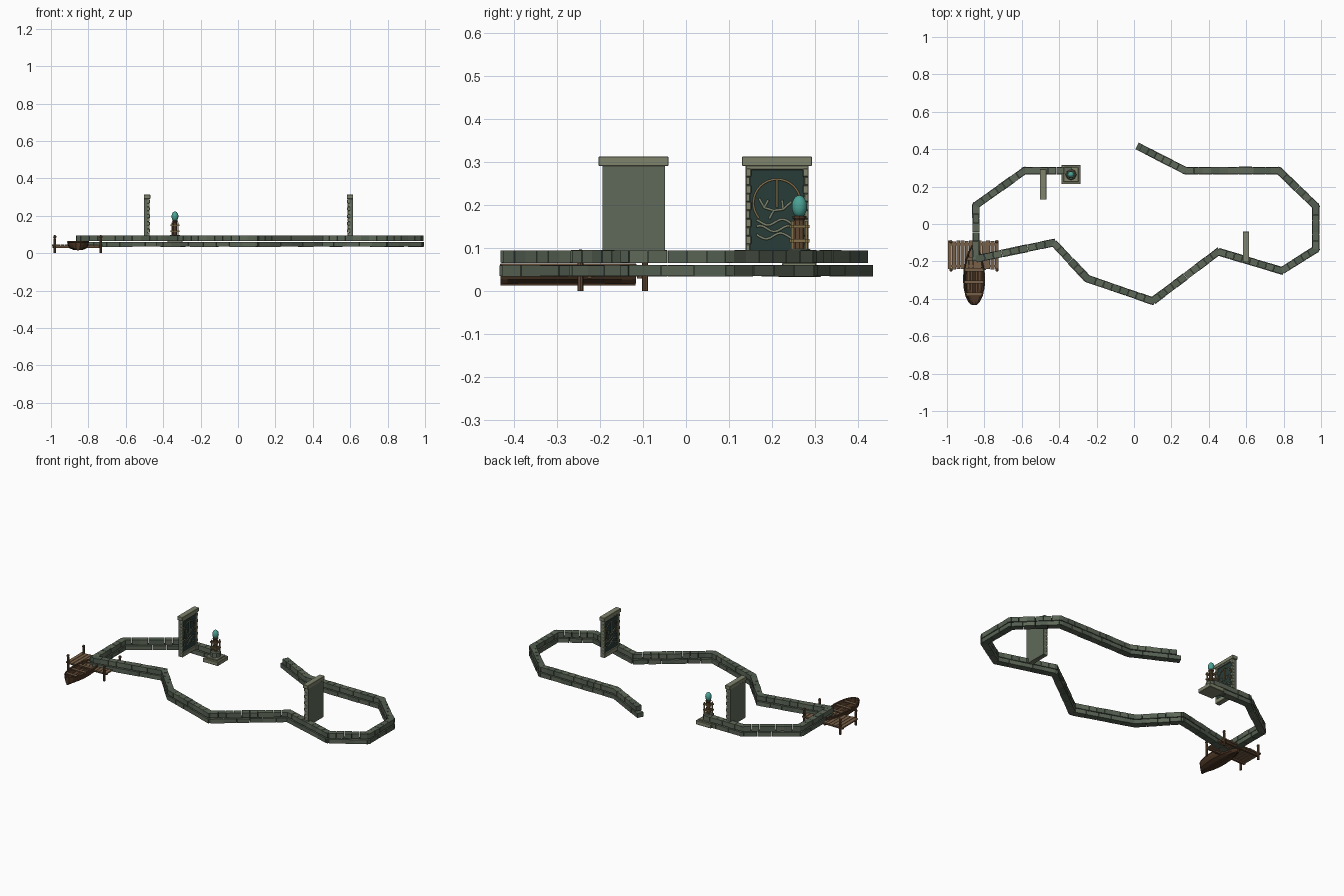
import bpy, bmesh, math, random
from mathutils import Vector, Matrix

if "Cube" in bpy.data.objects:
    bpy.data.objects.remove(bpy.data.objects["Cube"])
random.seed(4)

def mat(name, c):
    m = bpy.data.materials.new(name)
    m.diffuse_color = (*c, 1)
    m.use_nodes = True
    m.node_tree.nodes["Principled BSDF"].inputs["Base Color"].default_value = m.diffuse_color
    return m

STONE = [mat("stone_a", (.10, .125, .09)), mat("stone_b", (.085, .11, .08)), mat("stone_c", (.115, .14, .10))]
PALE = mat("pale_stone", (.21, .23, .15))
DARK = mat("dark_slate", (.022, .045, .04))
BRONZE = mat("bronze", (.23, .16, .07))
WOOD = mat("wood", (.12, .065, .033))
DECK = mat("deck_wood", (.19, .12, .065))
HULL = mat("hull_wood", (.07, .036, .018))
TEAL = mat("teal_glow", (.07, .36, .30))

def finish(bm, name, mats, smooth=False):
    bmesh.ops.recalc_face_normals(bm, faces=bm.faces)
    me = bpy.data.meshes.new(name)
    bm.to_mesh(me)
    bm.free()
    for m in (mats if isinstance(mats, list) else [mats]):
        me.materials.append(m)
    if smooth:
        me.polygons.foreach_set("use_smooth", [True] * len(me.polygons))
    ob = bpy.data.objects.new(name, me)
    bpy.context.collection.objects.link(ob)
    return ob

def add_box(bm, c, s, ang=0, mi=0):
    M = Matrix.Translation(c) @ Matrix.Rotation(ang, 4, 'Z') @ Matrix.Diagonal((*s, 1))
    vs = bmesh.ops.create_cube(bm, size=1, matrix=M)['verts']
    for f in {f for v in vs for f in v.link_faces}:
        f.material_index = mi

def boxes(name, items, m, M=Matrix(), bevel=0):
    bm = bmesh.new()
    for c, s in items:
        add_box(bm, c, s)
    bm.transform(M)
    ob = finish(bm, name, m)
    if bevel:
        b = ob.modifiers.new("edge", 'BEVEL')
        b.width, b.segments = bevel, 1
    return ob

def lathe(name, prof, x, y, m, n=10, smooth=False):
    bm = bmesh.new()
    rings = [[bm.verts.new((x + r * math.cos(2 * math.pi * i / n), y + r * math.sin(2 * math.pi * i / n), z))
              for i in range(n)] for r, z in prof]
    for a, b in zip(rings, rings[1:]):
        for i in range(n):
            bm.faces.new((a[i], a[(i + 1) % n], b[(i + 1) % n], b[i]))
    bm.faces.new(rings[0][::-1])
    bm.faces.new(rings[-1])
    return finish(bm, name, m, smooth)

def tubes(name, lines, r, m, M=Matrix(), cyclic=False):
    cu = bpy.data.curves.new(name, 'CURVE')
    cu.dimensions, cu.bevel_depth, cu.bevel_resolution, cu.use_fill_caps = '3D', r, 1, True
    for pts in lines:
        sp = cu.splines.new('POLY')
        sp.points.add(len(pts) - 1)
        for p, co in zip(sp.points, pts):
            p.co = (*(M @ Vector(co)), 1)
        sp.use_cyclic_u = cyclic
    cu.materials.append(m)
    ob = bpy.data.objects.new(name, cu)
    bpy.context.collection.objects.link(ob)

# Winding stone wall: two stacked courses of blocks
path = [(.015, .418), (.275, .285), (.775, .285), (.972, .095), (.972, -.135), (.79, -.25), (.45, -.148),
        (.10, -.412), (-.25, -.292), (-.43, -.10), (-.845, -.187), (-.845, .10), (-.585, .285), (-.33, .285)]

def course(name, z0, z1, width, step, start=0):
    bm = bmesh.new()
    for k, (a, b) in enumerate(zip(path, path[1:])):
        a, b = Vector(a), Vector(b)
        d = (b - a).normalized()
        if k == 0:
            a += d * start
        n = max(1, round((b - a).length / step))
        w = (b - a).length / n
        for i in range(n):
            c = a + d * (w * (i + .5))
            add_box(bm, (c.x, c.y, (z0 + z1) / 2),
                    (w - .002, width + random.uniform(-.003, .002), z1 - z0 - random.uniform(0, .0015)),
                    math.atan2(d.y, d.x), random.randrange(3))
        # Corner stone at each bend
        if k:
            add_box(bm, (*path[k], (z0 + z1) / 2), (.022, width * .97, z1 - z0 - .002),
                    math.atan2(d.y, d.x) * .5 + math.atan2(*(Vector(path[k]) - Vector(path[k - 1])).yx) * .5
                    if abs(math.atan2(d.y, d.x) - math.atan2(*(Vector(path[k]) - Vector(path[k - 1])).yx)) < 3
                    else math.atan2(d.y, d.x), 1)
    finish(bm, name, STONE)

course("wall_lower_course", .034, .0605, .041, .075)
course("wall_upper_course", .065, .095, .036, .045, .022)

# Carved standing panels (local x is the face normal, local y the width)
def panel(tag, x, y, ang):
    M = Matrix.Translation((x, y, 0)) @ Matrix.Rotation(ang, 4, 'Z')
    boxes(tag + "_slab", [((-.006, 0, .185), (.018, .146, .24))], STONE[2], M)
    boxes(tag + "_inset", [((.004, 0, .19), (.006, .125, .215))], DARK, M)
    frame = [((.001, 0, .302), (.034, .163, .022)), ((.002, 0, .288), (.026, .146, .012)),
             ((.002, 0, .078), (.026, .146, .026))]
    for s in (-1, 1):
        for i in range(10):
            w = .013 if i % 2 else .010
            frame.append(((.004, s * (.073 - w / 2), .0995 + i * .0196), (.020 + .004 * (i % 2), w, .019)))
    boxes(tag + "_frame", frame, PALE, M, .0015)
    f = .009
    arc = [(f, .055 * math.cos(t), .205 + .055 * math.sin(t))
           for t in [math.radians(-40 + 260 * i / 24) for i in range(25)]]
    tubes(tag + "_ring", [arc, [(f, 0, .195), (f, 0, .258)]], .0025, BRONZE, M)
    waves = [[(f, -.048 + .008 * i, z + .007 * math.sin(i * .75 + p)) for i in range(13)]
             for z, p in ((.160, 2.2), (.145, .8), (.128, 2.6))]
    branch = [[(f, -.042, .216), (f, -.03, .194), (f, -.008, .187), (f, .014, .19), (f, .034, .208)],
              [(f, -.03, .194), (f, -.02, .212)], [(f, .014, .19), (f, .012, .212)],
              [(f, -.008, .187), (f, -.018, .168)]]
    tubes(tag + "_carved_relief", waves + branch, .003, PALE, M)

panel("west_panel", -.487, .212, 0)
panel("east_panel", .600, -.122, math.pi)

# Pedestal with lantern and glowing egg
px, py = -.337, .264
boxes("pedestal_base", [((px, py, .045), (.102, .102, .024)), ((px, py, .061), (.08, .08, .010))], PALE, bevel=.002)
lathe("pedestal_foot", [(.030, .065), (.030, .092), (.024, .098)], px, py, STONE[2], 8)
lathe("pedestal_post", [(.012, .09), (.012, .165), (.016, .17), (.016, .175)], px, py, WOOD, 8)
bars = []
for z in (.117, .15):
    for s in (-1, 1):
        bars += [((px, py + s * .016, z), (.05, .006, .007)), ((px + s * .016, py, z), (.006, .046, .007))]
for sx in (-1, 1):
    for sy in (-1, 1):
        bars.append(((px + sx * .016, py + sy * .016, .13), (.006, .006, .066)))
boxes("lantern_cage", bars, BRONZE)
lathe("glowing_egg", [(.018 * math.sin(t) + .0002, .197 - .026 * math.cos(t))
                      for t in [math.pi * i / 10 for i in range(11)]], px, py, TEAL, 14, True)

# Dock: planks, stringers and corner posts
planks = []
for i in range(12):
    planks.append(((-.985 + i * .0228, -.166 + random.uniform(-.003, .003), .042), (.0205, .152, .008)))
boxes("dock_planks", planks, DECK)
boxes("dock_beams", [((-.86, y, .034), (.262, .012, .010)) for y in (-.225, -.108)], WOOD)
for i, (x, y) in enumerate([(a, b) for a in (-.979, -.733) for b in (-.246, -.095)]):
    lathe("dock_post_%d" % (i + 1), [(.007, 0), (.007, .078), (.004, .08), (.009, .085), (.007, .094), (.002, .097)],
          x, y, WOOD, 8)

# Rowing boat: lofted hull thickened, rim, seats, keel
stations = [(-.430, .012), (-.415, .028), (-.385, .043), (-.34, .053), (-.29, .056),
            (-.24, .052), (-.19, .041), (-.15, .027), (-.118, .010)]
bx = -.855
bm = bmesh.new()
rows = []
for y, w in stations:
    half = [(w, .060), (w * .95, .044), (w * .8, .028), (w * .42, .019)]
    sec = [(-a, z) for a, z in half] + [(a, z) for a, z in half[::-1]]
    rows.append([bm.verts.new((bx + a, y, z)) for a, z in sec])
for a, b in zip(rows, rows[1:]):
    for i in range(7):
        bm.faces.new((a[i], a[i + 1], b[i + 1], b[i]))
bm.faces.new(rows[0])
bm.faces.new(rows[-1][::-1])
hull = finish(bm, "boat_hull", HULL)
so = hull.modifiers.new("thickness", 'SOLIDIFY')
so.thickness, so.offset = .004, 0
rim = [(bx - w, y, .061) for y, w in stations] + [(bx + w, y, .061) for y, w in stations[::-1]]
tubes("boat_rim", [rim], .0035, WOOD, cyclic=True)
boxes("boat_seats", [((bx, y, .053), (2 * w, .018, .005)) for y, w in
                     ((-.375, .043), (-.31, .052), (-.245, .050), (-.185, .037))], DECK)
boxes("boat_floor", [((bx + i * .013, -.28, .027), (.011, .20 - .03 * abs(i), .004)) for i in range(-2, 3)], WOOD)
boxes("boat_keel", [((bx, -.275, .0165), (.010, .315, .007))], HULL)
